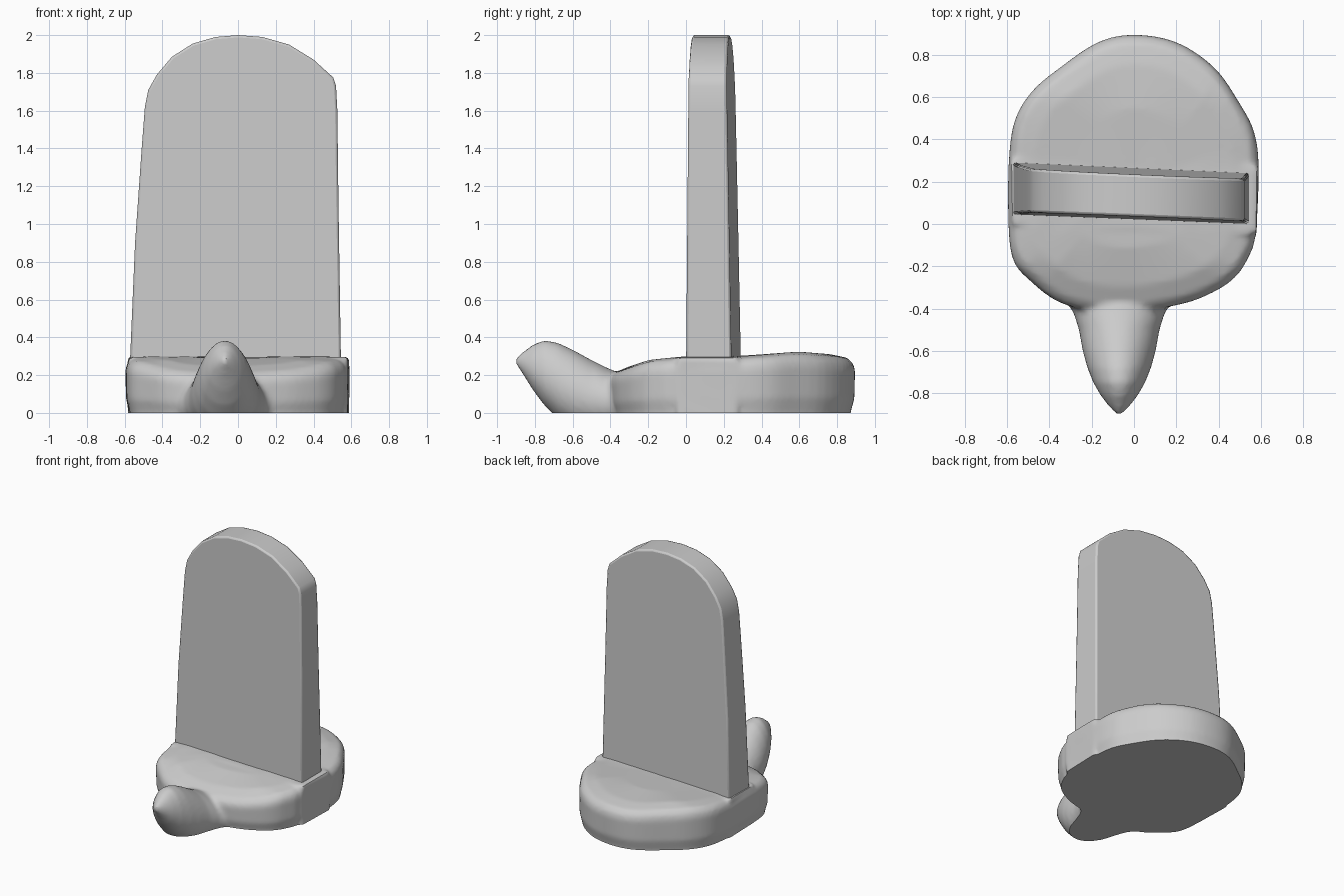
import bpy, bmesh, math
from mathutils import Vector

if "Cube" in bpy.data.objects:
    bpy.data.objects.remove(bpy.data.objects["Cube"])


def make(name, bm):
    bmesh.ops.recalc_face_normals(bm, faces=bm.faces)
    me = bpy.data.meshes.new(name)
    bm.to_mesh(me)
    bm.free()
    ob = bpy.data.objects.new(name, me)
    bpy.context.scene.collection.objects.link(ob)
    return ob


def loft(bm, rings):
    """Skin a list of closed rings and cap both ends."""
    vs = [[bm.verts.new(p) for p in r] for r in rings]
    n = len(vs[0])
    for a, b in zip(vs, vs[1:]):
        for i in range(n):
            j = (i + 1) % n
            bm.faces.new((a[i], a[j], b[j], b[i]))
    bm.faces.new(vs[0])
    bm.faces.new(vs[-1])


def spline(pts, sub=4):
    """Closed Catmull-Rom curve through 2D points."""
    n, out = len(pts), []
    for i in range(n):
        a, b, c, d = (Vector(pts[(i + k) % n]) for k in (-1, 0, 1, 2))
        for s in range(sub):
            t = s / sub
            out.append(0.5 * (2 * b + (c - a) * t + (2 * a - 5 * b + 4 * c - d) * t * t
                              + (3 * b - a - 3 * c + d) * t ** 3))
    return out


def lerp(table, x):
    for (x0, y0), (x1, y1) in zip(table, table[1:]):
        if x <= x1:
            t = max(0, (x - x0) / (x1 - x0))
            return y0 + (y1 - y0) * t
    return table[-1][1]


# Base: rounded body, lower and softer toward the front
outline = spline([(0, .895), (.2, .86), (.38, .74), (.5, .57), (.57, .43), (.59, .25),
                  (.575, -.05), (.54, -.16), (.48, -.25), (.38, -.32), (.22, -.38), (-.07, -.42),
                  (-.33, -.38), (-.49, -.27), (-.575, -.16), (-.595, .05), (-.59, .33),
                  (-.56, .5), (-.48, .63), (-.35, .74), (-.17, .86)])
height = [(-.45, .2), (-.35, .23), (-.2, .28), (0, .3), (.3, .3), (.6, .325), (.9, .3)]
centre = Vector((0, .2))
rings = []
for s, f in [(.965, -.3), (.965, 0), (.995, .25), (1.0, .75), (.985, .87),
             (.94, .96), (.8, 1), (.5, 1), (.1, 1)]:
    ring = []
    for p in outline:
        q = centre + (p - centre) * s
        ring.append((q.x, q.y, f * lerp(height, q.y)))
    rings.append(ring)
bm = bmesh.new()
loft(bm, rings)

# Neck and head: (y, bottom z, top z, half width)
rings = []
for y, z0, z1, w in [(-.2, -.1, .2, .3), (-.35, -.1, .21, .26), (-.42, -.1, .24, .215),
                     (-.5, -.1, .28, .19), (-.6, -.08, .335, .172), (-.68, -.03, .372, .15),
                     (-.75, .04, .385, .122), (-.81, .12, .362, .088),
                     (-.86, .2, .325, .05), (-.9, .26, .29, .012)]:
    ring = []
    for k in range(28):
        a = 2 * math.pi * k / 28
        c, s = math.cos(a), math.sin(a)
        flare = 1 - .12 * s
        ring.append((-.07 + w * c * flare, y, (z0 + z1) / 2 + s * (z1 - z0) / 2))
    rings.append(ring)
loft(bm, rings)

# Socket ledge under the slab
loft(bm, [[(-.575, .0, z), (.58, -.045, z), (.59, .27, z), (-.585, .3, z)]
          for z in (-.08, .297)])
base = make("base_with_head", bm)

# Fuse the base parts, soften, and cut the flat underside
m = base.modifiers.new("fuse", 'REMESH')
m.mode = 'VOXEL'
m.voxel_size = .016
m = base.modifiers.new("soften", 'SMOOTH')
m.factor = .5
m.iterations = 3
bpy.context.view_layer.update()
dg = bpy.context.evaluated_depsgraph_get()
bm = bmesh.new()
bm.from_mesh(bpy.data.meshes.new_from_object(base.evaluated_get(dg)))
base.modifiers.clear()
res = bmesh.ops.bisect_plane(bm, geom=bm.verts[:] + bm.edges[:] + bm.faces[:],
                             plane_co=(0, 0, 0), plane_no=(0, 0, -1), clear_outer=True)
cut = [e for e in res['geom_cut'] if isinstance(e, bmesh.types.BMEdge)]
bmesh.ops.holes_fill(bm, edges=cut, sides=0)
bmesh.ops.recalc_face_normals(bm, faces=bm.faces)
bm.to_mesh(base.data)
bm.free()

# Upright slab with arched top, slightly skewed and tapering upward
profile = [(-.572, .27), (-.545, .9), (-.51, 1.4), (-.493, 1.62), (-.475, 1.71), (-.43, 1.79),
           (-.35, 1.885), (-.24, 1.955), (-.12, 1.99), (0, 2), (.13, 1.99), (.27, 1.95),
           (.4, 1.87), (.505, 1.775), (.519, 1.73), (.526, 1.6), (.532, 1.1), (.545, .27)]
bm = bmesh.new()
loft(bm, [[(x, .02 - .04 * x + .008 * z, z) for x, z in profile],
          [(x, .27 - .045 * x - .018 * z, z) for x, z in profile]])
slab = make("upright_slab", bm)
m = slab.modifiers.new("edge", 'BEVEL')
m.width = .012
m.segments = 2
m.limit_method = 'ANGLE'
m.angle_limit = math.radians(50)

# Smooth shading with sharp edges kept
for ob in (base, slab):
    bpy.ops.object.select_all(action='DESELECT')
    ob.select_set(True)
    bpy.context.view_layer.objects.active = ob
    bpy.ops.object.shade_smooth_by_angle(angle=math.radians(35))
